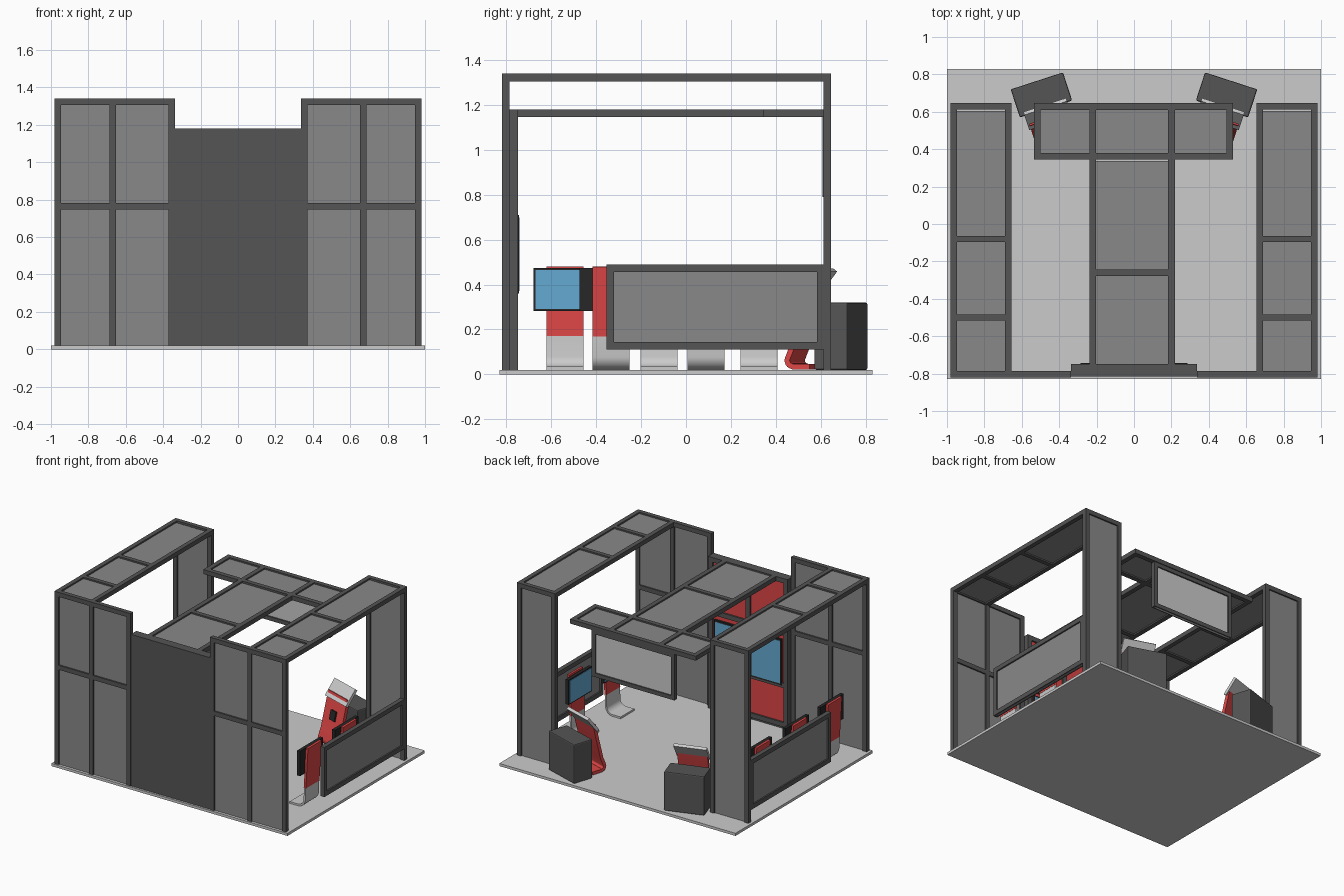
import bpy, bmesh
from math import radians, sin, cos, pi
from mathutils import Matrix, Vector

if "Cube" in bpy.data.objects:
    bpy.data.objects.remove(bpy.data.objects["Cube"])


def material(name, rgb):
    m = bpy.data.materials.new(name)
    m.diffuse_color = (*rgb, 1)
    m.use_nodes = True
    m.node_tree.nodes["Principled BSDF"].inputs["Base Color"].default_value = m.diffuse_color
    return m


DARK = material("dark_grey", (0.09, 0.09, 0.09))
BLACK = material("black", (0.02, 0.02, 0.02))
RED = material("red", (0.72, 0.06, 0.06))
BLUE = material("blue", (0.13, 0.4, 0.65))
PALE = material("pale_grey", (0.6, 0.6, 0.6))
MID = material("mid_grey", (0.25, 0.25, 0.25))
I = Matrix.Identity(4)


def finish(name, bm, mat, m=I):
    bmesh.ops.recalc_face_normals(bm, faces=bm.faces)
    me = bpy.data.meshes.new(name)
    bm.to_mesh(me)
    bm.free()
    ob = bpy.data.objects.new(name, me)
    bpy.context.collection.objects.link(ob)
    if mat:
        me.materials.append(mat)
    ob.matrix_world = m
    return ob


def boxes(name, specs, mat=None, m=I):
    """One object from boxes, each given as three (low, high) ranges."""
    bm = bmesh.new()
    for r in specs:
        mid = Vector([(a + b) / 2 for a, b in r])
        size = [abs(b - a) for a, b in r]
        bmesh.ops.create_cube(bm, size=1, matrix=Matrix.Translation(mid) @ Matrix.Diagonal((*size, 1)))
    return finish(name, bm, mat, m)


def framed(name, n, depth, u, v, ubars, vbars, side=1, w=0.034, panel=MID):
    """Bars and a recessed panel, square to axis n; side=-1 mirrors in x."""
    def rng(d, a, b):
        r = [a, b]
        r.insert(n, d)
        r[0] = (side * r[0][0], side * r[0][1])
        return r
    h = w / 2
    bars = [rng(depth, (c - h, c + h), v) for c in ubars] + [rng(depth, u, (c - h, c + h)) for c in vbars]
    boxes(name + "_frame", bars, DARK)
    c = sum(depth) / 2
    e = 0.008
    boxes(name + "_panel", [rng((c - 0.006, c + 0.006), (u[0] + e, u[1] - e), (v[0], v[1] - e))], panel)


def strip(name, pts, t, width, mat, m):
    """Bent sheet: an x-z centre line with thickness t, extruded along y."""
    bm = bmesh.new()
    P = [Vector(p) for p in pts]
    left, right = [], []
    for i, p in enumerate(P):
        d = (P[min(i + 1, len(P) - 1)] - P[max(i - 1, 0)]).normalized()
        nrm = Vector((-d.y, d.x)) * t / 2
        left.append(p + nrm)
        right.append(p - nrm)
    rows = [[bm.verts.new((q.x, y, q.y)) for q in left + right[::-1]] for y in (-width / 2, width / 2)]
    k = len(rows[0])
    for i in range(k):
        j = (i + 1) % k
        bm.faces.new((rows[0][i], rows[0][j], rows[1][j], rows[1][i]))
    for i in range(len(P) - 1):
        for r in rows:
            bm.faces.new((r[i], r[i + 1], r[k - 2 - i], r[k - 1 - i]))
    ob = finish(name, bm, mat, m)
    bpy.context.view_layer.objects.active = ob
    ob.select_set(True)
    bpy.ops.object.shade_smooth_by_angle(angle=radians(35))
    ob.select_set(False)
    return ob


def arc(cx, cz, r, a0, a1, n=8):
    return [(cx + r * cos(radians(a0 + (a1 - a0) * i / n)), cz + r * sin(radians(a0 + (a1 - a0) * i / n)))
            for i in range(n + 1)]


# floor
boxes("floor", [((-1, 1), (-0.83, 0.83), (0, 0.02))], PALE)

# side portals: front wall, roof, end wall and low barrier
for s, tag in ((1, "right"), (-1, "left")):
    framed(tag + "_front_wall", 1, (-0.82, -0.786), (0.337, 0.98), (0.02, 1.34),
           (0.354, 0.67, 0.963), (0.765, 1.323), s)
    framed(tag + "_roof", 2, (1.306, 1.34), (0.655, 0.98), (-0.786, 0.612),
           (0.672, 0.963), (-0.5, -0.08), s)
    framed(tag + "_end_wall", 1, (0.612, 0.646), (0.655, 0.98), (0.02, 1.34),
           (0.672, 0.963), (1.323,), s)
    framed(tag + "_barrier", 0, (0.946, 0.98), (-0.355, 0.612), (0.11, 0.49),
           (-0.338, 0.6), (0.127, 0.473), s)

# middle feature wall: solid backing, inner lattice, red panels, two screens
boxes("middle_wall", [((-0.337, 0.337), (-0.815, -0.77), (0.02, 1.18))], DARK)
boxes("middle_wall_lattice",
      [((c - 0.018, c + 0.018), (-0.77, -0.748), (0.02, 1.18)) for c in (-0.319, 0, 0.319)] +
      [((-0.337, 0.337), (-0.77, -0.748), (c - 0.018, c + 0.018)) for c in (0.06, 0.36, 0.76, 1.162)], DARK)
for s in (-1, 1):
    boxes("red_wall_panels", [((s * 0.018, s * 0.301), (-0.771, -0.76), z)
                              for z in ((0.078, 0.342), (0.378, 0.742), (0.778, 1.144))], RED)
    boxes("wall_screen_case", [((s * 0.025, s * 0.285), (-0.76, -0.744), (0.36, 0.71))], BLACK)
    boxes("wall_screen", [((s * 0.035, s * 0.275), (-0.745, -0.742), (0.372, 0.698))], BLUE)

# T-shaped middle canopy and hanging sign
framed("canopy_spine", 2, (1.146, 1.18), (-0.237, 0.217), (-0.77, 0.345), (-0.22, 0.2), (-0.26,), w=0.036)
framed("canopy_cross", 2, (1.146, 1.18), (-0.535, 0.53), (0.345, 0.646),
       (-0.517, -0.22, 0.2, 0.512), (0.362, 0.628), w=0.036)
framed("hanging_sign", 1, (0.608, 0.64), (-0.35, 0.35), (0.79, 1.146), (-0.335, 0.335), (0.805, 1.131), w=0.03,
       panel=None)

# screen stands along both sides (three left, two right)
foot = [(0.73, 0.027)] + arc(0.80, 0.082, 0.055, 270, 355) + [(0.858, 0.17)]
for s, ys in ((1, (-0.335, 0.09)), (-1, (-0.54, -0.12, 0.325))):
    for y in ys:
        m = Matrix.Translation((0, y, 0)) @ Matrix.Rotation(0 if s > 0 else pi, 4, 'Z')
        strip("stand_foot", foot, 0.014, 0.165, PALE, m)
        strip("stand_post", [(0.858, 0.17), (0.876, 0.48)], 0.018, 0.165, RED, m)
        boxes("stand_screen_case", [((0.832, 0.858), (-0.14, 0.14), (0.283, 0.473))], BLACK, m)
        boxes("stand_screen", [((0.829, 0.833), (-0.131, 0.131), (0.292, 0.464))], BLUE, m)

# angled kiosks: cabinet, red curved support, tilted pale desk
for s in (1, -1):
    m = Matrix.Translation((s * 0.495, 0.69, 0)) @ Matrix.Rotation(radians(90 - 18 * s), 4, 'Z')
    cab = boxes("kiosk_cabinet", [((-0.079, 0.079), (-0.147, 0.147), (0.02, 0.32))], DARK, m)
    bev = cab.modifiers.new("bevel", 'BEVEL')
    bev.width, bev.segments = 0.008, 2
    support = [(-0.11, 0.034), (-0.19, 0.034)] + arc(-0.19, 0.062, 0.026, 260, 165, 6) + [(-0.19, 0.13), (-0.125, 0.40)]
    strip("kiosk_support", support, 0.024, 0.22, RED, m)
    strip("kiosk_desk", [(-0.15, 0.355), (-0.065, 0.465)], 0.022, 0.24, PALE, m)
    strip("kiosk_handset", [(-0.186, 0.22), (-0.17, 0.29)], 0.012, 0.06, BLACK, m)
